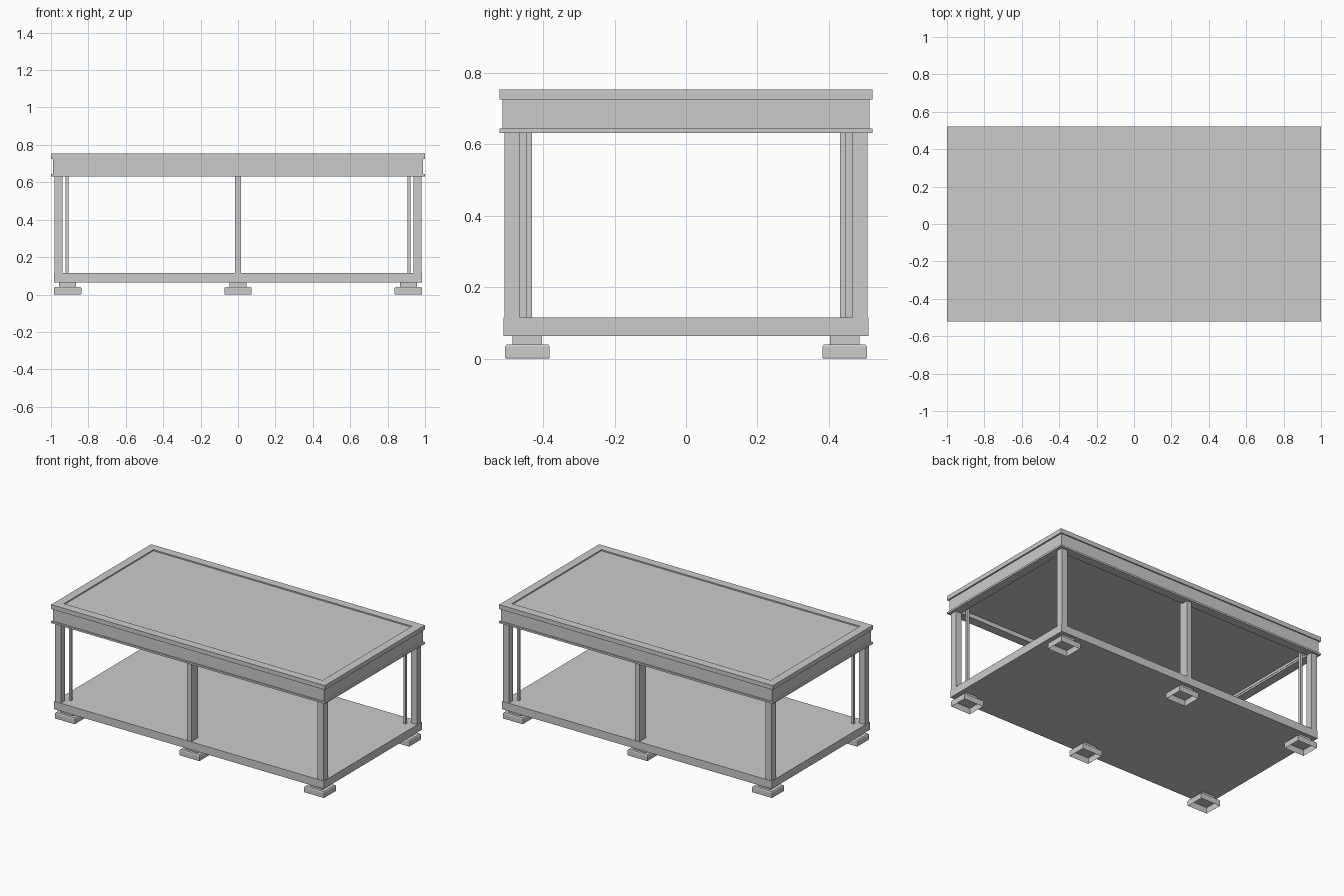
import bpy, bmesh

if "Cube" in bpy.data.objects:
    bpy.data.objects.remove(bpy.data.objects["Cube"])


def finish(name, bm):
    bmesh.ops.recalc_face_normals(bm, faces=bm.faces)
    me = bpy.data.meshes.new(name)
    bm.to_mesh(me)
    bm.free()
    ob = bpy.data.objects.new(name, me)
    bpy.context.collection.objects.link(ob)
    return ob


def box(name, x, y, z):
    """Axis-aligned box from (min, max) ranges."""
    bm = bmesh.new()
    bmesh.ops.create_cube(bm, size=1)
    for v in bm.verts:
        v.co = [r[0] if c < 0 else r[1] for c, r in zip(v.co, (x, y, z))]
    return finish(name, bm)


def span(c, half):
    return (c - half, c + half)


def frame(name, hx, hy, w, z0, z1):
    """Rectangular ring of width w."""
    bm = bmesh.new()
    rings = []
    for ax, ay, z in ((hx, hy, z0), (hx, hy, z1),
                      (hx - w, hy - w, z1), (hx - w, hy - w, z0)):
        rings.append([bm.verts.new((sx * ax, sy * ay, z))
                      for sx, sy in ((-1, -1), (1, -1), (1, 1), (-1, 1))])
    for i in range(4):
        a, b = rings[i], rings[(i + 1) % 4]
        for j in range(4):
            k = (j + 1) % 4
            bm.faces.new((a[j], a[k], b[k], b[j]))
    return finish(name, bm)


def foot_pad(name, cx, cy):
    """Pad with an eased top edge and open underside."""
    bm = bmesh.new()
    rings = []
    for inset, z in ((0.002, 0), (0, 0.004), (0, 0.034), (0.004, 0.04)):
        rings.append([bm.verts.new((cx + sx * (0.073 - inset), cy + sy * (0.062 - inset), z))
                      for sx, sy in ((-1, -1), (1, -1), (1, 1), (-1, 1))])
    for a, b in zip(rings, rings[1:]):
        for j in range(4):
            k = (j + 1) % 4
            bm.faces.new((a[j], a[k], b[k], b[j]))
    bm.faces.new(rings[-1])
    return finish(name, bm)


# Table top: raised rim around a recessed panel
frame("top_rim", 1.0, 0.522, 0.055, 0.725, 0.754)
box("top_panel", (-0.945, 0.945), (-0.467, 0.467), (0.725, 0.746))

# Apron with a projecting lower trim, hollow just at the underside
box("apron_core", (-0.99, 0.99), (-0.514, 0.514), (0.66, 0.725))
frame("apron_lower", 0.99, 0.514, 0.05, 0.644, 0.66)
frame("apron_trim", 1.0, 0.522, 0.058, 0.632, 0.644)

# Lower shelf
box("shelf", (-0.985, 0.985), (-0.511, 0.511), (0.063, 0.115))

# Posts
post_z = (0.115, 0.632)
thin_z = (0.115, 0.66)
for sy, side in ((-1, "front"), (1, "back")):
    for sx, end in ((-1, "left"), (1, "right")):
        box(f"{side}_{end}_post", span(sx * 0.96, 0.022), span(sy * 0.486, 0.022), post_z)
        box(f"{side}_{end}_thin_post", span(sx * 0.914, 0.008), span(sy * 0.439, 0.008), thin_z)
    box(f"{side}_middle_post", span(0, 0.016), span(sy * 0.474, 0.033), thin_z)
    # Feet with necks
    for cx, end in ((-0.911, "left"), (0, "middle"), (0.911, "right")):
        foot_pad(f"{side}_{end}_foot", cx, sy * 0.444)
        box(f"{side}_{end}_foot_neck", span(cx, 0.046), span(sy * 0.444, 0.041), (0.04, 0.063))
